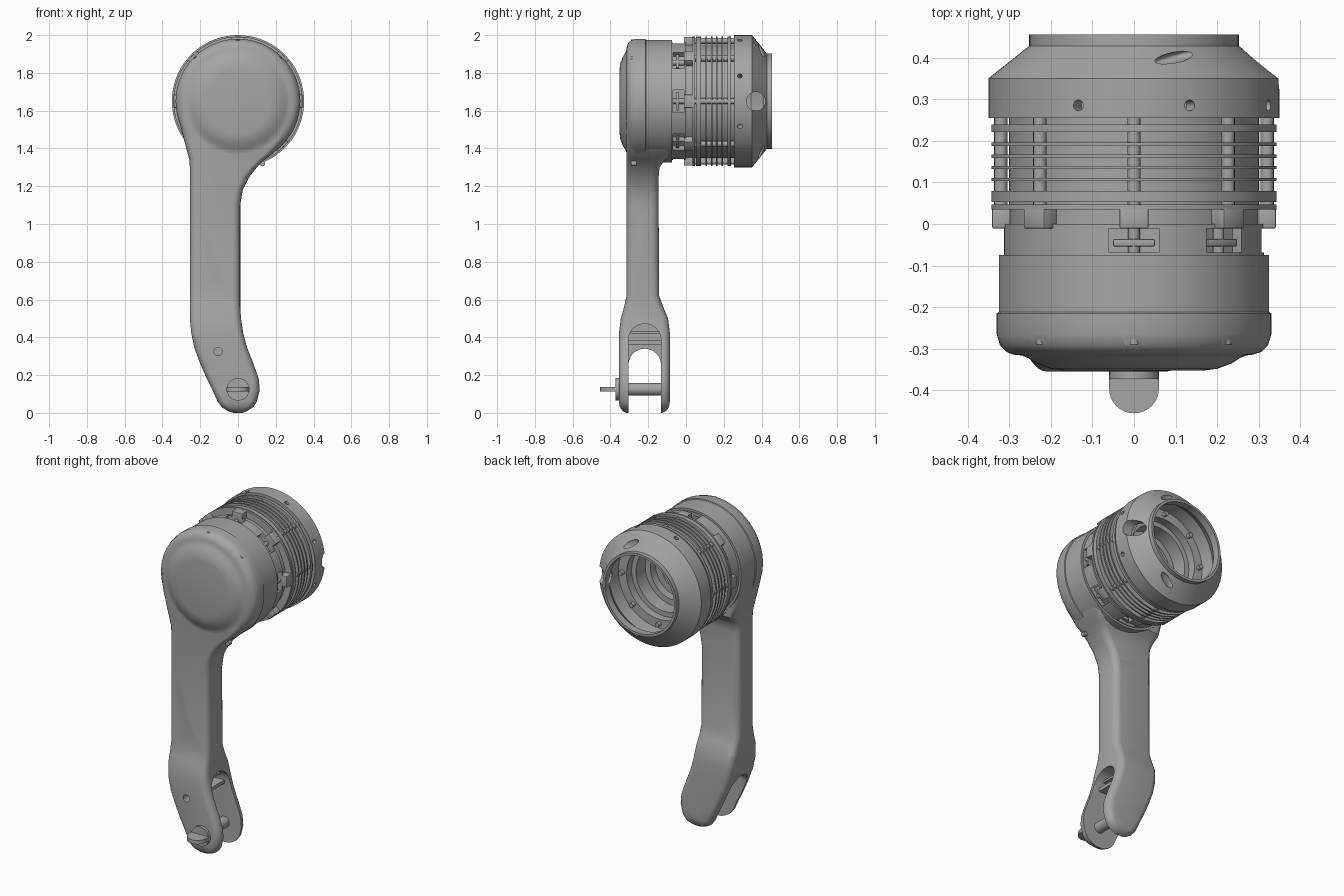
import bpy, bmesh, math
from mathutils import Matrix, Vector

if "Cube" in bpy.data.objects:
    bpy.data.objects.remove(bpy.data.objects["Cube"])

GREY = (0.38, 0.38, 0.38, 1)
metal = bpy.data.materials.new("plain_grey_metal")
metal.use_nodes = True
metal.diffuse_color = GREY
metal.node_tree.nodes["Principled BSDF"].inputs["Base Color"].default_value = GREY

HUB = Matrix.Translation((0, 0, 1.65))      # axis of the round head, along y
EIGHTHS = [i * math.pi / 4 for i in range(8)]


def finish(name, bm, matrix=None):
    if matrix:
        bm.transform(matrix)
    bmesh.ops.recalc_face_normals(bm, faces=bm.faces)
    mesh = bpy.data.meshes.new(name)
    bm.to_mesh(mesh)
    bm.free()
    mesh.materials.append(metal)
    mesh.shade_smooth()
    mesh.set_sharp_from_angle(angle=math.radians(32))
    ob = bpy.data.objects.new(name, mesh)
    bpy.context.collection.objects.link(ob)
    return ob


def around(angle):
    return HUB @ Matrix.Rotation(-angle, 4, 'Y')


def lathe(name, profile, closed=False, steps=72):
    """Spin (radius, y) points about the head axis."""
    bm = bmesh.new()
    vs = [bm.verts.new((r, y, 0)) for r, y in profile]
    for a, b in zip(vs, vs[1:] + (vs[:1] if closed else [])):
        bm.edges.new((a, b))
    bmesh.ops.spin(bm, geom=bm.verts[:] + bm.edges[:], cent=(0, 0, 0), axis=(0, 1, 0),
                   angle=math.tau, steps=steps, use_merge=True)
    bmesh.ops.remove_doubles(bm, verts=bm.verts, dist=1e-4)
    return finish(name, bm, HUB)


def rod(name, start, end, r, matrix=None, flat=1, seg=24):
    start, end = Vector(start), Vector(end)
    d = end - start
    bm = bmesh.new()
    bmesh.ops.create_cone(bm, cap_ends=True, segments=seg, radius1=r, radius2=r, depth=d.length)
    bm.transform(Matrix.Diagonal((1, flat, 1, 1)))
    bm.transform(Matrix.Translation((start + end) / 2) @ d.to_track_quat('Z', 'Y').to_matrix().to_4x4())
    return finish(name, bm, matrix)


def box(name, centre, size, matrix=None, bevel=0.0):
    bm = bmesh.new()
    bmesh.ops.create_cube(bm, size=1)
    bm.transform(Matrix.Translation(centre) @ Matrix.Diagonal((*size, 1)))
    if bevel:
        bmesh.ops.bevel(bm, geom=bm.edges[:], offset=bevel, segments=2, affect='EDGES', profile=0.5)
    return finish(name, bm, matrix)


def prism(name, outline, vec):
    bm = bmesh.new()
    face = bm.faces.new([bm.verts.new(p) for p in outline])
    ext = bmesh.ops.extrude_face_region(bm, geom=[face])
    bmesh.ops.translate(bm, vec=vec, verts=[v for v in ext["geom"] if isinstance(v, bmesh.types.BMVert)])
    return finish(name, bm)


def cut(ob, cutters, keep=False):
    for c in cutters:
        c.hide_render = True
        m = ob.modifiers.new("cut", 'BOOLEAN')
        m.operation, m.solver, m.object = 'DIFFERENCE', 'EXACT', c
    bpy.context.view_layer.update()
    dg = bpy.context.evaluated_depsgraph_get()
    mesh = bpy.data.meshes.new_from_object(ob.evaluated_get(dg))
    ob.modifiers.clear()
    ob.data = mesh
    mesh.shade_smooth()
    mesh.set_sharp_from_angle(angle=math.radians(32))
    if not keep:
        for c in cutters:
            bpy.data.objects.remove(c)


def arch(x, top, y0=-0.305, y1=-0.132, bottom=-0.1):
    """Round-topped slot outline in the yz plane."""
    c, r = (y0 + y1) / 2, (y1 - y0) / 2
    arc = [(x, c + r * math.cos(t * math.pi / 12), top - r + r * math.sin(t * math.pi / 12))
           for t in range(13)]
    return [(x, y0, bottom), (x, y1, bottom)] + arc


# Arm: rounded sections (z, left x, right x, front y, back y) lofted upward
stations = [
    (0.0, -.03, .03, -.315, -.125), (.01, -.055, .05, -.335, -.105), (.03, -.085, .08, -.35, -.09),
    (.06, -.108, .1, -.355, -.085), (.12, -.135, .115, -.355, -.085), (.18, -.165, .11, -.355, -.085),
    (.26, -.2, .082, -.355, -.085), (.34, -.23, .05, -.355, -.085), (.42, -.247, .028, -.355, -.085),
    (.5, -.255, .016, -.345, -.095), (.56, -.255, .012, -.328, -.12), (.62, -.255, .012, -.315, -.142),
    (1.1, -.255, .012, -.315, -.145), (1.18, -.255, .025, -.315, -.145), (1.25, -.255, .06, -.315, -.145),
    (1.3, -.255, .1, -.315, -.14), (1.34, -.258, .14, -.315, -.11), (1.37, -.266, .18, -.315, -.08),
    (1.45, -.287, .25, -.315, -.08), (1.55, -.312, .3, -.315, -.08), (1.65, -.322, .31, -.315, -.08)]
bm = bmesh.new()
rings = []
for z, xl, xr, yf, yb in stations:
    r = min(0.04, (xr - xl) * 0.45)
    corners = [(xr - r, yb - r), (xl + r, yb - r), (xl + r, yf + r), (xr - r, yf + r)]
    ring = []
    for q, (cx, cy) in enumerate(corners):
        for k in range(6):
            a = (q + k / 5) * math.pi / 2
            ring.append(bm.verts.new((cx + r * math.cos(a), cy + r * math.sin(a), z)))
    rings.append(ring)
for lo, hi in zip(rings, rings[1:]):
    for i in range(len(lo)):
        j = (i + 1) % len(lo)
        bm.faces.new((lo[i], lo[j], hi[j], hi[i]))
bm.faces.new(rings[0][::-1])
bm.faces.new(rings[-1])
arm = finish("arm", bm)

# Head with a raised round cover on its front
head = lathe("head", [(0, -.352), (.17, -.352), (.2, -.348), (.235, -.335), (.255, -.322), (.27, -.316),
                      (.285, -.314), (.305, -.308), (.322, -.292), (.33, -.265), (.33, -.215),
                      (.325, -.212), (.325, -.075), (0, -.075)])

# Screw notches around the front rim
spots = [(0, 1.963), (-.305, 1.65), (.305, 1.65), (-.22, 1.872), (.22, 1.872), (-.24, 1.32), (.13, 1.32)]
notches = [rod("notch_cutter", (x, -.4, z), (x, -.272, z), .023, seg=16) for x, z in spots]
cut(head, notches, keep=True)
cut(arm, notches)
for x, z in spots:
    screw = rod("rim_screw", (x, -.29, z), (x, -.262, z), .014, seg=16)
    cut(screw, [rod("socket_cutter", (x, -.32, z), (x, -.28, z), .007, seg=6)])

# Fork slot, side recess, drilled holes and back edge notches
cut(arm, [prism("slot_cutter", arch(-.4, .34), (.8, 0, 0)),
          prism("recess_cutter", arch(-.17, .472), (.5, 0, 0))])
cutters = [rod("hole_cutter", (-.115, -.4, .725), (-.115, -.27, .725), .015),
           rod("hole_cutter", (-.105, -.4, .325), (-.105, -.29, .325), .022),
           rod("hole_cutter", (-.03, -.245, .985), (.1, -.245, .985), .014),
           rod("hole_cutter", (0, -.1, .125), (0, 0, .125), .04)]
for z, depth in ((1.15, -.17), (.82, -.17), (.52, -.15)):
    for x in (0, -.243):
        cutters.append(rod("notch_cutter", (x, depth, z), (x, 0, z), .02, seg=16))
cut(arm, cutters)
box("fork_rib", (-.09, -.218, .372), (.18, .175, .02))
box("fork_upper_rib", (-.1, -.218, .425), (.16, .15, .012))

# Locking pin with a flat drilled tab
pin = rod("pin", (0, -.36, .125), (0, -.088, .125), .033)
cut(pin, [rod("socket_cutter", (0, -.105, .125), (0, 0, .125), .015, seg=16)])
rod("pin_head", (0, -.372, .125), (0, -.35, .125), .06, seg=32)
tab_outline = [(.06, -.365, .113), (-.06, -.365, .113)]
tab_outline += [(-.06 * math.cos(t * math.pi / 16), -.395 - .06 * math.sin(t * math.pi / 16), .113)
                for t in range(17)]
tab = prism("pin_tab", tab_outline, (0, 0, .024))
cut(tab, [rod("tab_hole_cutter", (0, -.412, 0), (0, -.412, .3), .025)])

# Motor core with a stepped rear bore and clip pockets in its collar
core = lathe("motor_core", [(0, -.08), (.312, -.08), (.312, 0), (.3, 0), (.3, .26), (.225, .26),
                            (.225, .21), (.195, .21), (.195, .12), (.16, .12), (.16, .07),
                            (.12, .07), (.12, .03), (.06, .03), (.06, .0), (0, 0)])
cut(core, [box("pocket_cutter", (.325, -.04, 0), (.1, .058, .12), around(a)) for a in EIGHTHS])
for a in EIGHTHS:
    m = around(a)
    box("collar_clip", (.287, -.045, 0), (.03, .018, .1), m, .003)
    rod("clip_bolt", (.287, -.07, 0), (.287, -.008, 0), .014, m, seg=12)
    box("motor_lug", (.318, .015, 0), (.046, .052, .07), m, .004)
    rod("fin_spacer", (.32, .03, 0), (.32, .256, 0), .016, m, seg=16)
    rod("inner_bolt", (.252, .25, 0), (.252, .285, 0), .014, m, seg=12)

# Cooling fins: (centre y, thickness)
for y, t in ((.041, .012), (.066, .026), (.107, .008), (.136, .008), (.163, .008), (.192, .008), (.23, .018)):
    lathe("cooling_fin", [(.29, y - t / 2), (.342, y - t / 2), (.342, y + t / 2), (.29, y + t / 2)], True)

# Tapered rear nose with side openings and small radial holes
nose = lathe("nose_ring", [(.28, .255), (.35, .255), (.35, .35), (.252, .428), (.252, .455),
                           (.237, .455), (.237, .41), (.285, .345)], True)
cutters = [rod("hole_cutter", (.3, .285, 0), (.4, .285, 0), .013, around(a + math.pi / 8), seg=16)
           for a in EIGHTHS]
cutters.append(rod("port_cutter", (.2, .37, 0), (.4, .37, 0), .05, HUB, seg=32))
for side in (1, -1):
    tilt = Matrix.Translation((0, .4, 0)) @ Matrix.Rotation(side * .25, 4, 'X')
    bm = bmesh.new()
    bmesh.ops.create_uvsphere(bm, u_segments=24, v_segments=12, radius=1)
    bm.transform(tilt @ Matrix.Translation((.285, 0, 0)) @ Matrix.Diagonal((.03, .014, .06, 1)))
    cutters.append(finish("slit_cutter", bm, around(side * math.radians(70))))
cut(nose, cutters)
